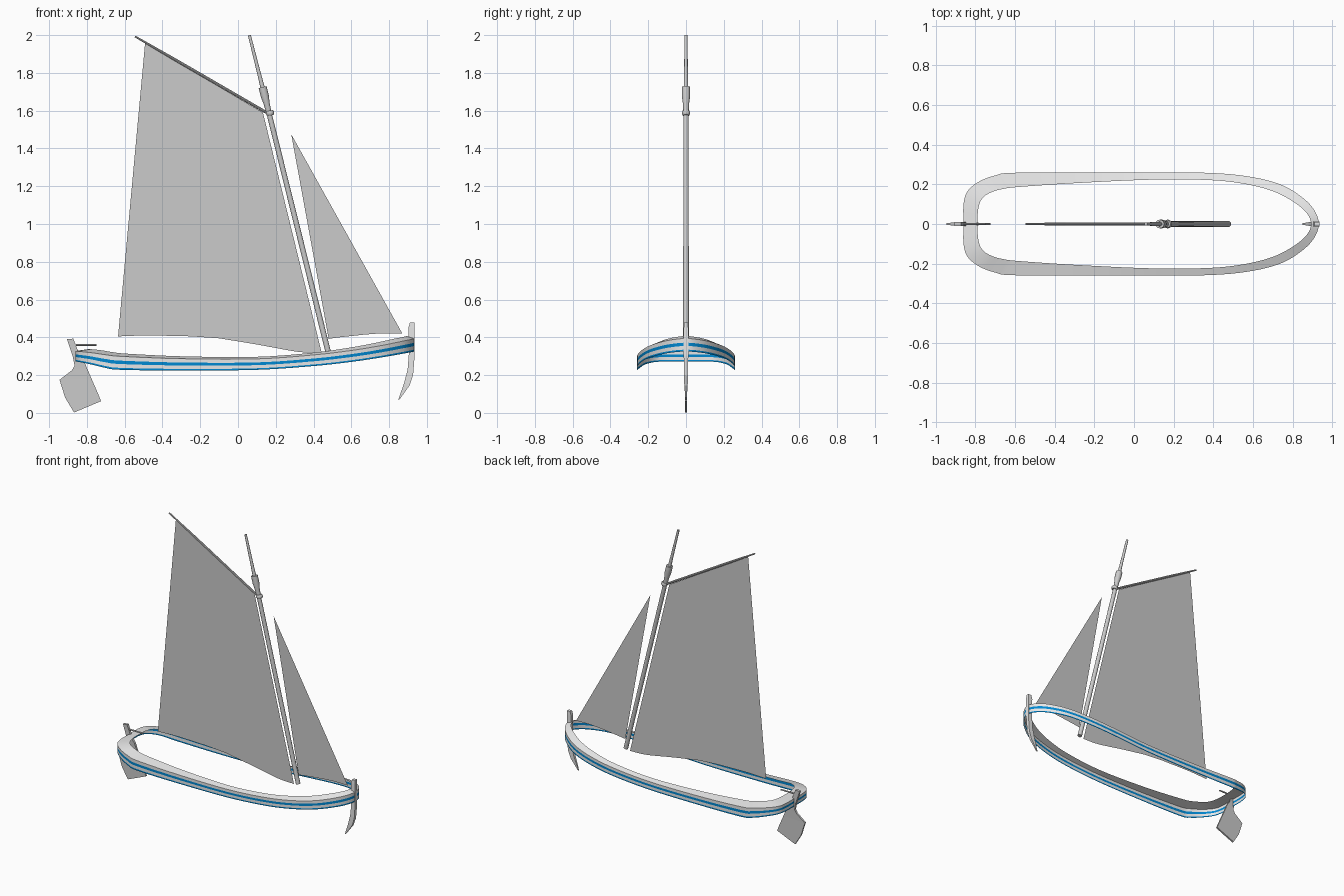
import bpy, bmesh, math
from mathutils import Vector

if "Cube" in bpy.data.objects:
    bpy.data.objects.remove(bpy.data.objects["Cube"])


def material(name, rgb):
    m = bpy.data.materials.new(name)
    m.diffuse_color = (*rgb, 1)
    m.use_nodes = True
    m.node_tree.nodes["Principled BSDF"].inputs["Base Color"].default_value = m.diffuse_color
    return m


HULL = material("light_grey", (0.8, 0.8, 0.8))
BLUE = material("blue", (0.0, 0.25, 0.65))
GREY = material("sail_grey", (0.6, 0.6, 0.6))


def finish(name, bm, mats, smooth=False):
    bmesh.ops.recalc_face_normals(bm, faces=bm.faces)
    me = bpy.data.meshes.new(name)
    bm.to_mesh(me)
    bm.free()
    for m in mats:
        me.materials.append(m)
    ob = bpy.data.objects.new(name, me)
    bpy.context.collection.objects.link(ob)
    if smooth:
        bpy.ops.object.select_all(action='DESELECT')
        ob.select_set(True)
        bpy.context.view_layer.objects.active = ob
        bpy.ops.object.shade_smooth_by_angle(angle=math.radians(35))
    return ob


def catmull(pts, steps):
    """Smooth curve through pts, which include one extra point at each end."""
    out = []
    for i in range(1, len(pts) - 2):
        a, b, c, d = pts[i - 1:i + 3]
        for k in range(steps):
            t = k / steps
            out.append([0.5 * (2 * q + (r - p) * t + (2 * p - 5 * q + 4 * r - s) * t * t
                               + (3 * q - p - 3 * r + s) * t ** 3)
                        for p, q, r, s in zip(a, b, c, d)])
    out.append(list(pts[-2]))
    return out


def lathe(name, p0, p1, profile, mat, n=14):
    """Round spar from p0 to p1; profile holds (fraction along, radius)."""
    p0, p1 = Vector(p0), Vector(p1)
    axis = (p1 - p0).normalized()
    u = Vector((0, 1, 0))
    v = axis.cross(u)
    bm = bmesh.new()
    rings = []
    for t, r in profile:
        c = p0.lerp(p1, t)
        rings.append([bm.verts.new(c + r * (u * math.cos(a) + v * math.sin(a)))
                      for a in (2 * math.pi * i / n for i in range(n))])
    for a, b in zip(rings, rings[1:]):
        for i in range(n):
            j = (i + 1) % n
            bm.faces.new((a[i], a[j], b[j], b[i]))
    bm.faces.new(rings[0])
    bm.faces.new(rings[-1])
    return finish(name, bm, [mat], True)


def sheet(name, pts, mat):
    """Flat cloth in the centre plane."""
    bm = bmesh.new()
    bm.faces.new([bm.verts.new((x, 0, z)) for x, z in pts])
    bmesh.ops.triangulate(bm, faces=bm.faces)
    return finish(name, bm, [mat])


def plate(name, left, right, half, mat):
    """Solid plate between two matching edges; half = half thickness at each point."""
    bm = bmesh.new()
    rows = [[bm.verts.new((x, s * h, z)) for x, z, s in
             ((*l, -1), (*r, -1), (*r, 1), (*l, 1))]
            for l, r, h in zip(left, right, half)]
    for a, b in zip(rows, rows[1:]):
        for i in range(4):
            j = (i + 1) % 4
            bm.faces.new((a[i], a[j], b[j], b[i]))
    bm.faces.new(rows[0])
    bm.faces.new(rows[-1])
    return finish(name, bm, [mat])


# Hull band stations: outer x, y, rail inner x, y, top z, bottom z
stations = [
    (-.86, 0, -.79, 0, .338, .272), (-.86, .10, -.785, .08, .338, .272),
    (-.84, .165, -.765, .13, .336, .269), (-.78, .215, -.72, .16, .331, .257),
    (-.70, .245, -.66, .177, .321, .238), (-.62, .258, -.58, .187, .313, .228),
    (-.30, .26, -.28, .207, .299, .224), (.10, .26, .10, .224, .297, .228),
    (.40, .257, .39, .221, .318, .248), (.60, .236, .57, .200, .342, .270),
    (.75, .195, .71, .162, .367, .292), (.86, .125, .815, .105, .390, .311),
    (.915, .06, .875, .05, .402, .321), (.932, 0, .893, 0, .407, .325)]


def flip(s):
    return (s[0], -s[1], s[2], -s[3], s[4], s[5])


half = catmull([flip(stations[1])] + stations + [flip(stations[-2])], 5)
loop = half + [flip(s) for s in half[-2:0:-1]]
bm = bmesh.new()
rows = []
for ox, oy, ix, iy, top, bot in loop:
    h = top - bot
    cols = [(ix, iy, top)] + [(ox, oy, top - f * h) for f in (.16, .43, .64, .88, 1)]
    rows.append([bm.verts.new(c) for c in cols])
for i, a in enumerate(rows):
    b = rows[(i + 1) % len(rows)]
    for k in range(5):
        f = bm.faces.new((a[k], b[k], b[k + 1], a[k + 1]))
        f.material_index = 1 if k in (2, 4) else 0   # two blue stripes
finish("hull_band", bm, [HULL, BLUE], True)

# Stem post at the bow
plate("stem_post",
      [(.91, .478), (.902, .45), (.905, .32), (.898, .23), (.88, .16), (.848, .068)],
      [(.935, .478), (.935, .45), (.935, .30), (.927, .20), (.908, .145), (.856, .072)],
      [.011, .012, .012, .011, .009, .003], HULL)

# Rudder and tiller
plate("rudder",
      [(-.905, .39), (-.875, .30), (-.865, .25), (-.88, .225), (-.945, .175),
       (-.915, .08), (-.868, .002)],
      [(-.872, .393), (-.84, .31), (-.815, .275), (-.803, .245), (-.775, .18),
       (-.74, .10), (-.725, .062)],
      [.009, .009, .008, .007, .006, .006, .006], GREY)
bpy.data.objects["rudder"].data.vertices[-1].co.z += 0
lathe("tiller", (-.885, 0, .36), (-.75, 0, .36), [(0, .006), (1, .005)], GREY, 8)

# Mast with its swollen head and the thinner topmast
lathe("mast", (.476, 0, .328), (.13, 0, 1.725),
      [(0, .015), (.9, .014), (.94, .017), (.965, .022), (1, .022)], GREY)
lathe("topmast", (.132, 0, 1.715), (.06, 0, 2.0), [(0, .012), (.3, .010), (1, .008)], GREY)

# Gaff with jaws round the mast
lathe("gaff", (-.545, 0, 1.993), (.165, 0, 1.582), [(0, .005), (.3, .008), (1, .008)], GREY, 10)
lathe("gaff_jaws", (.173, 0, 1.575), (.167, 0, 1.60),
      [(0, .017), (.3, .022), (.7, .022), (1, .017)], GREY)

# Sails with curved feet
foot = catmull([(-.8, .39), (-.635, .405), (-.40, .410), (-.10, .395), (.15, .353),
                (.32, .323), (.443, .318), (.55, .32)], 4)
sheet("main_sail", [(-.492, 1.957)] + foot + [(.132, 1.59)], GREY)
foot = catmull([(.38, .37), (.48, .392), (.60, .407), (.74, .42), (.87, .42), (1, .42)], 4)
sheet("jib_sail", [(.282, 1.475)] + foot, GREY)
